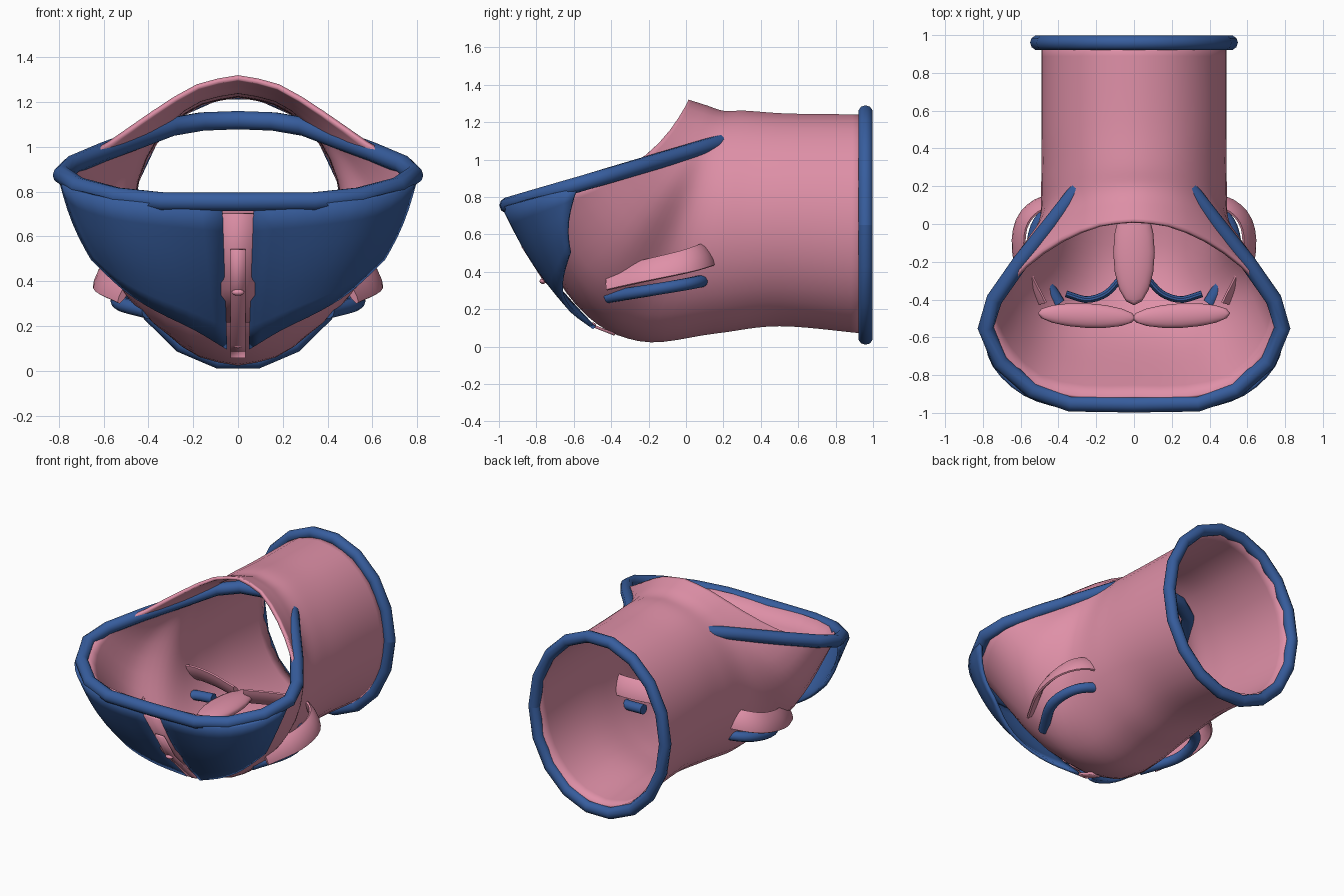
import bpy, bmesh, math
from mathutils import Vector

if "Cube" in bpy.data.objects:
    bpy.data.objects.remove(bpy.data.objects["Cube"])


def material(name, col):
    m = bpy.data.materials.new(name)
    m.diffuse_color = (*col, 1)
    m.use_nodes = True
    m.node_tree.nodes["Principled BSDF"].inputs["Base Color"].default_value = m.diffuse_color
    return m


PINK = material("soft pink", (0.74, 0.28, 0.39))
BLUE = material("trim blue", (0.038, 0.11, 0.34))


def finish(ob, mat, angle=40):
    ob.data.materials.clear()
    ob.data.materials.append(mat)
    bpy.ops.object.select_all(action='DESELECT')
    ob.select_set(True)
    bpy.context.view_layer.objects.active = ob
    bpy.ops.object.shade_smooth_by_angle(angle=math.radians(angle))
    return ob


def grid_mesh(name, rows, mat, closed=False, thick=0.0, caps=False):
    """Skin a list of equal-length point rows."""
    bm = bmesh.new()
    vs = [[bm.verts.new(p) for p in r] for r in rows]
    n = len(rows[0])
    for a, b in zip(vs, vs[1:]):
        for j in range(n if closed else n - 1):
            k = (j + 1) % n
            bm.faces.new((a[j], a[k], b[k], b[j]))
    if caps:
        bm.faces.new(vs[0])
        bm.faces.new(vs[-1])
    bmesh.ops.recalc_face_normals(bm, faces=bm.faces)
    me = bpy.data.meshes.new(name)
    bm.to_mesh(me)
    bm.free()
    ob = bpy.data.objects.new(name, me)
    bpy.context.collection.objects.link(ob)
    if thick:
        s = ob.modifiers.new("thickness", 'SOLIDIFY')
        s.thickness = thick
        s.offset = 0
    return finish(ob, mat)


def spline(p, t):
    """Catmull-Rom through points p, t in 0..1."""
    f = t * (len(p) - 1)
    i = min(int(f), len(p) - 2)
    u = f - i
    b, c = p[i], p[i + 1]
    a = p[i - 1] if i else b * 2 - c
    d = p[i + 2] if i + 2 < len(p) else c * 2 - b
    return 0.5 * (2 * b + (c - a) * u + (2 * a - 5 * b + 4 * c - d) * u * u
                  + (3 * b - a - 3 * c + d) * u ** 3)


def smooth_path(pts, n):
    pts = [Vector(p) for p in pts]
    return [spline(pts, i / n) for i in range(n + 1)]


def sweep(name, path, w, h, mat, loop=False, lean=0.0, sides=10):
    """Sweep an oval section (w sideways, h upright) along a path."""
    rows, n = [], len(path)
    for i, p in enumerate(path):
        q = path[(i + 1) % n] if loop else path[min(i + 1, n - 1)]
        r = path[i - 1] if loop else path[max(i - 1, 0)]
        t = (q - r).normalized()
        side = t.cross(Vector((0, 0, 1))).normalized()
        up = side.cross(t)
        side, up = (side * math.cos(lean) + up * math.sin(lean),
                    up * math.cos(lean) - side * math.sin(lean))
        rows.append([p + side * w * math.cos(a) + up * h * math.sin(a)
                     for a in (math.tau * k / sides for k in range(sides))])
    if loop:
        rows.append(rows[0])
    ob = grid_mesh(name, rows, mat, True, caps=not loop)
    return ob


def flip(pts):
    return [Vector((-p[0], p[1], p[2])) for p in pts]


# Body shell: half rings from bottom to top, lofted from tube mouth to rim
def half_ring(bottom, top, hw):
    out = []
    for k in range(10):
        a = math.pi * k / 9
        f = (1 - math.cos(a)) / 2
        out.append(Vector((hw * math.sin(a),
                           bottom[0] + (top[0] - bottom[0]) * f,
                           bottom[1] + (top[1] - bottom[1]) * f)))
    return out


rim = [Vector(p) for p in (
    (0, -.92, .77), (.28, -.92, .78), (.52, -.86, .79), (.68, -.70, .83),
    (.75, -.53, .88), (.71, -.38, .94), (.57, -.22, 1.02), (.38, -.09, 1.15),
    (.18, -.01, 1.27), (0, .01, 1.31))]
belly = half_ring((-.25, .04), (.20, 1.25), .50)
chin = []
for k in range(10):
    c = math.cos(math.pi * k / 18) ** 2
    p = belly[k].lerp(rim[k], .5) + Vector((0, .01, -.18)) * c
    p.x *= 1.03
    chin.append(p)
rings = [half_ring((.96, .08), (.96, 1.23), .48),
         half_ring((.5, .12), (.55, 1.235), .48),
         half_ring((.15, .08), (.32, 1.25), .48), belly, chin, rim]
rows = []
for i in range(31):
    half = [spline([r[k] for r in rings], i / 30) for k in range(10)]
    half = [spline(half, j / 18) for j in range(19)]
    half[0].x = half[-1].x = 0
    rows.append(half + flip(half[-2:0:-1]))
grid_mesh("body_shell", rows, PINK, closed=True, thick=.022)

# Ring around the tube mouth
mouth = []
for k in range(18):
    a = math.tau * k / 18
    mouth.append(Vector((.51 * math.cos(a), .96, .65 + .61 * math.sin(a))))
ring_rows = []
for k in range(19):
    c = mouth[k % 18]
    out = (c - Vector((0, .96, .65))).normalized()
    ring_rows.append([c + out * .04 * math.cos(b) + Vector((0, .04 * math.sin(b), 0))
                      for b in (math.tau * j / 10 for j in range(10))])
grid_mesh("mouth_ring", ring_rows, BLUE, closed=True)

# Sloping rim band that runs on through the shell
band = [(0, -.955), (.34, -.95), (.54, -.88), (.71, -.73), (.785, -.55),
        (.74, -.40), (.60, -.20), (.44, 0), (.30, .18), (.16, .26), (0, .28)]
band = [Vector((x, y, .755 + .295 * (y + .955))) for x, y in band]
sweep("rim_band", band + flip(band[-2:0:-1]), .043, .043, BLUE, loop=True)

# Front panels, one on each side of the centre strip
upper = smooth_path([(.07, -.97, .74), (.35, -.97, .75), (.58, -.90, .77),
                     (.74, -.75, .81), (.79, -.58, .85)], 12)
lower = smooth_path([(.05, -.49, .10), (.2, -.61, .19), (.36, -.66, .27),
                     (.50, -.66, .36), (.65, -.62, .50)], 12)
for side in ("right", "left"):
    rows = []
    for j in range(7):
        v = j / 6
        bulge = .03 * math.sin(math.pi * v)
        row = [a.lerp(b, v) + Vector((.4 * bulge * i / 12, -bulge, -bulge * .4))
               for i, (a, b) in enumerate(zip(upper, lower))]
        rows.append(row if side == "right" else flip(row))
    grid_mesh("front_panel_" + side, rows, BLUE, thick=.02)

# Centre strip, raised bar and two beads
for name, w, pts in (
        ("centre_strip", .075, [(-.95, .70), (-.74, .37), (-.60, .22)]),
        ("centre_bar", .033, [(-.875, .54), (-.76, .36), (-.52, .12), (-.38, .065)])):
    grid_mesh(name, [[(x, y, z) for x in (-w, w)] for y, z in pts], PINK, thick=.015)


def ellipsoid(name, loc, size, mat, turn=0.0):
    bpy.ops.mesh.primitive_uv_sphere_add(segments=16, ring_count=8, location=loc,
                                         rotation=(0, 0, turn))
    ob = bpy.context.object
    ob.name = name
    ob.scale = size
    finish(ob, mat, 60)


ellipsoid("upper_bead", (0, -.765, .35), (.028, .018, .015), PINK)
ellipsoid("lower_bead", (0, -.50, .115), (.025, .018, .015), PINK)

# Side flaps and their blue edging, curving out through the shell
flap = smooth_path([(.03, .04, .48), (.28, .11, .49), (.48, .11, .49), (.595, .0, .455),
                    (.60, -.2, .41), (.50, -.42, .36)], 20)
edge = smooth_path([(.26, .10, .36), (.42, .08, .35), (.515, -.02, .33),
                    (.525, -.2, .30), (.40, -.42, .265)], 16)
inner = smooth_path([(.08, -.30, .36), (.15, -.37, .34), (.25, -.40, .33),
                     (.36, -.37, .33)], 10)
for side in ("right", "left"):
    s = 1 if side == "right" else -1
    f, e, n = (flap, edge, inner) if s > 0 else (flip(flap), flip(edge), flip(inner))
    sweep("side_flap_" + side, f, .018, .07, PINK, lean=-.5 * s)
    sweep("flap_edging_" + side, e, .035, .033, BLUE)
    sweep("inner_edging_" + side, n, .018, .03, BLUE)
    # Inner leaf on this side
    ellipsoid("side_leaf_" + side, (.25 * s, -.485, .45), (.26, .065, .035), PINK, .05 * s)

# Central inner leaf
ellipsoid("centre_leaf", (0, -.15, .47), (.11, .28, .045), PINK)
